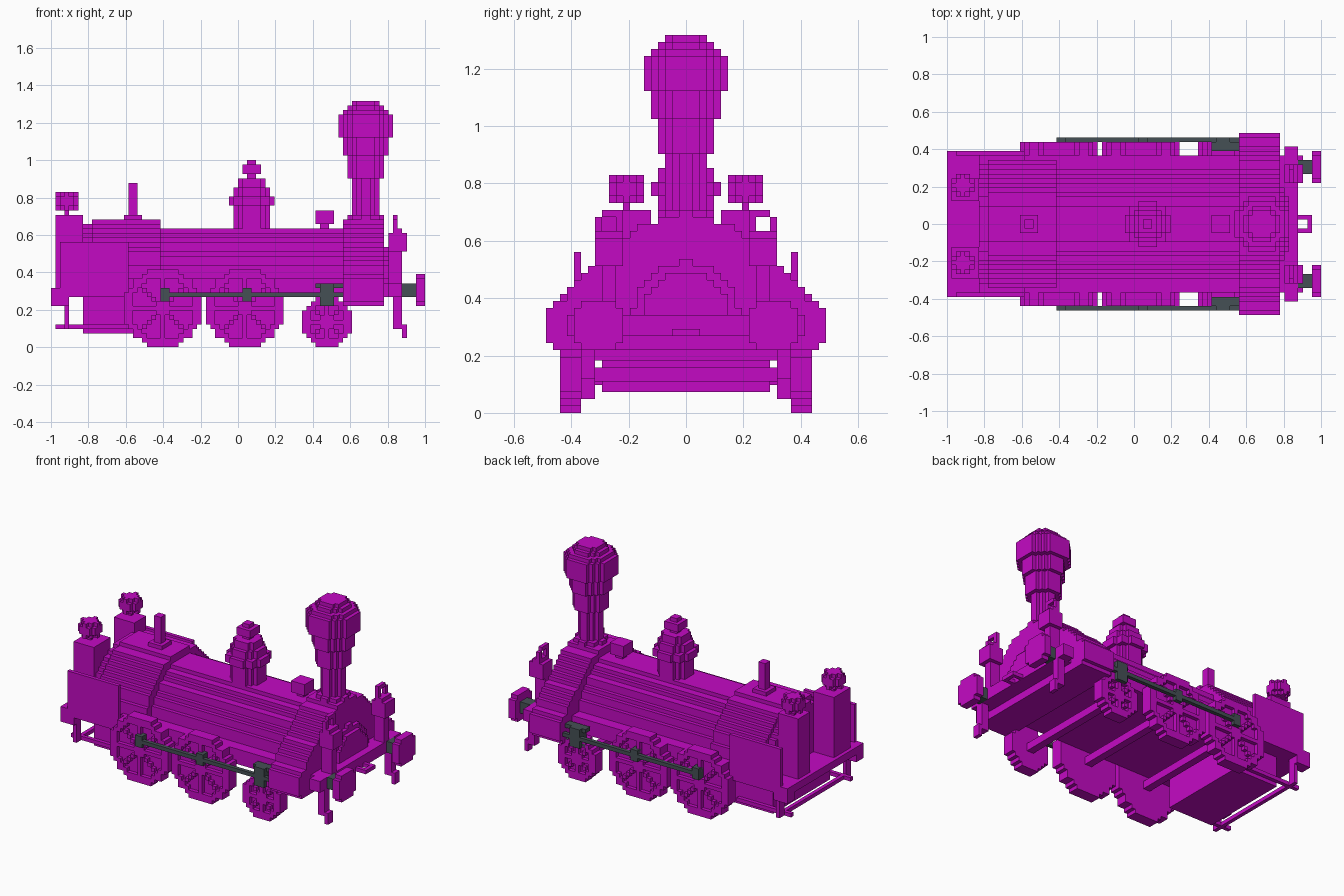
import bpy, bmesh
from math import hypot, floor, ceil
from mathutils import Vector

cube = bpy.data.objects.get("Cube")
if cube:
    bpy.data.objects.remove(cube, do_unlink=True)

U = 2 / 82  # edge of one block; x runs 0..82 from rear to chimney end, y is centred


def material(name, color):
    m = bpy.data.materials.new(name)
    m.use_nodes = True
    m.diffuse_color = color
    m.node_tree.nodes["Principled BSDF"].inputs["Base Color"].default_value = color
    return m


MAGENTA = material("magenta", (0.55, 0.003, 0.55, 1))
GREY = material("dark grey", (0.06, 0.08, 0.09, 1))


def finish(name, bm, mat):
    for v in bm.verts:
        v.co = Vector((v.co.x - 41, v.co.y, v.co.z)) * U
    bmesh.ops.recalc_face_normals(bm, faces=bm.faces)
    mesh = bpy.data.meshes.new(name)
    bm.to_mesh(mesh)
    bm.free()
    mesh.materials.append(mat)
    bpy.context.collection.objects.link(bpy.data.objects.new(name, mesh))


def box(name, x, y, z, mat=MAGENTA):
    """Plain block between the given ranges."""
    bm = bmesh.new()
    bmesh.ops.create_cube(bm, size=1)
    for v in bm.verts:
        v.co = Vector([r[0] if c < 0 else r[1] for c, r in zip(v.co, (x, y, z))])
    finish(name, bm, mat)


def pair(name, x, y, z, mat=MAGENTA):
    box(name + "_left", x, y, z, mat)
    box(name + "_right", x, (-y[1], -y[0]), z, mat)


def blocks(name, x, y, z, inside, mat=MAGENTA):
    """Stepped solid: the outer skin of all blocks whose centre passes the test."""
    cells = {(i, j, k) for i in range(*x) for j in range(*y) for k in range(*z)
             if inside(i + .5, j + .5, k + .5)}
    bm = bmesh.new()
    for c in cells:
        for axis in range(3):
            for side in (0, 1):
                near = list(c)
                near[axis] += 2 * side - 1
                if tuple(near) in cells:
                    continue
                a, b = [n for n in range(3) if n != axis]
                ring = []
                for da, db in ((0, 0), (1, 0), (1, 1), (0, 1)):
                    p = list(c)
                    p[axis] += side
                    p[a] += da
                    p[b] += db
                    ring.append(bm.verts.new(p))
                bm.faces.new(ring)
    bmesh.ops.remove_doubles(bm, verts=bm.verts, dist=0.01)
    finish(name, bm, mat)


def turned(name, cx, steps):
    """Upright round part from (top height, radius) steps; the first gives the base."""
    base = steps[0][0]

    def inside(x, y, z):
        r = next(r for top, r in steps[1:] if z < top)
        return hypot(x - cx, y) < r
    blocks(name, (floor(cx - 7), ceil(cx + 7)), (-7, 7), (base, steps[-1][0]), inside)


# Boiler, firebox and smokebox share one axis
AXIS = 14


def barrel(r):
    return lambda x, y, z: hypot(y, z - AXIS) < r or (z < AXIS and abs(y) < r)


blocks("boiler", (24, 64), (-12, 12), (12, 26), barrel(12.1))
blocks("firebox", (9, 24), (-14, 14), (12, 28), barrel(14.1))
blocks("firebox_back", (7, 9), (-13, 13), (12, 27), barrel(13.1))
blocks("smokebox", (64, 73), (-18, 18), (9, 28),
       lambda x, y, z: barrel(14.1)(x, y, z) or (z < 21 and abs(y) < 18.6 - max(0, z - 15) * .8))
blocks("smokebox_door", (73, 75), (-8, 8), (11, 22),
       lambda x, y, z: hypot(y, z - AXIS) < (7.6 if x < 74 else 6.1))
box("ash_pan", (7, 20), (-12, 12), (3, 12))

# Frame, decks and beams
box("frame", (7, 75), (-15, 15), (11, 14))
pair("running_board", (17, 64), (12, 15), (14, 15))
box("rear_deck", (0, 17), (-16, 16), (11, 13))
pair("cab_panel", (2, 17), (15, 16), (13, 23))
box("buffer_beam", (74, 77), (-17, 17), (11, 14))
pair("rear_step_block", (0, 4), (13, 16), (9, 11))
pair("rear_step_post", (3, 4), (13, 15), (4, 11))
pair("rear_step_rail", (1, 17), (12, 13), (4, 5))
box("rear_step_bar", (3, 4), (-15, 15), (4, 5))
pair("rail_guard", (75, 77), (13, 15), (4, 11))
pair("rail_guard_tip", (77, 78), (13, 15), (2, 5))


# Wheels with raised rim, hub and spokes
def wheel(name, cx, r, sign):
    def inside(x, y, z):
        dx, dz = abs(x - cx), abs(z - r)
        d = hypot(dx, dz)
        face = d > r - 1.6 or d < 2 or min(dx, dz) < .6 or abs(dx - dz) < .6
        return d < r + .1 and (abs(y) < 17 or face)
    y = (15, 18) if sign > 0 else (-18, -15)
    blocks(name, (int(cx - r), int(cx + r) + 1), y, (0, int(2 * r)), inside)


for label, cx, r in (("rear", 24.5, 8.5), ("middle", 42.5, 8.5), ("front", 60.5, 5.5)):
    for side, sign in (("left", 1), ("right", -1)):
        wheel(f"{label}_wheel_{side}", cx, r, sign)
    box(label + "_axle", (cx - 1, cx + 1), (-15, 15), (r - 1, r + 1))

# Cylinders and grey rods
for side, y in (("left", (14, 20)), ("right", (-20, -14))):
    blocks("cylinder_" + side, (64, 73), y, (9, 17),
           lambda x, y, z: hypot(abs(y) - 15.8, z - 12.5) < 4.3)
pair("coupling_rod", (24, 64), (18, 19), (11, 12), GREY)
for label, x in (("rear", 24), ("middle", 42)):
    pair(label + "_crank_pin", (x, x + 2), (17, 19), (10, 13), GREY)
pair("crosshead", (59, 62), (16, 19), (9, 14), GREY)
for label, z in (("lower", 9), ("upper", 13)):
    pair(label + "_slide_bar", (58, 64), (16, 18), (z, z + 1), GREY)

# Buffers and coupling ring
pair("buffer_shaft", (77, 80), (11, 14), (11, 14), GREY)
for side, cy in (("left", 12.5), ("right", -12.5)):
    blocks("buffer_head_" + side, (80, 82), (floor(cy - 4), ceil(cy + 4)), (9, 16),
           lambda x, y, z: hypot(y - cy, z - 12.5) < 3.7)
pair("coupling_side", (77, 80), (1, 2), (11, 12))
box("coupling_end", (79, 80), (-1, 1), (11, 12))

# Chimney, dome, whistle and filler
turned("chimney", 69, [(27, 0), (29, 3.6), (37, 2.6), (42, 3.9), (46, 4.9), (51, 6.1),
                       (52, 5.2), (53, 4.2), (54, 3.1)])
turned("dome", 44, [(26, 0), (31, 4.2), (33, 5.1), (35, 4.2), (37, 3), (38, 1.3),
                    (40, 2.3), (41, 1)])
box("whistle_base", (16, 20), (-2, 2), (28, 29))
box("whistle", (17, 19), (-1, 1), (29, 36))
box("filler_neck", (59, 61), (-1, 1), (25, 27))
box("filler_cap", (58, 62), (-2, 2), (27, 30))

# Front lamps with ring handles
pair("front_lamp", (74, 78), (9, 13), (21, 25))
pair("front_lamp_top", (75, 77), (9, 13), (25, 26))
pair("front_lamp_bracket", (74, 77), (10, 12), (14, 21))
pair("handle_outer", (75, 76), (12, 13), (26, 28))
pair("handle_inner", (75, 76), (9, 10), (26, 28))
pair("handle_top", (75, 76), (9, 12), (28, 29))

# Rear posts carrying round lamps
box("rear_post_left", (1, 7), (5, 10), (13, 29))
box("rear_post_right", (1, 7), (-12, -5), (13, 29))
pair("rear_lamp_stem", (3, 4), (8, 9), (29, 30))
for side, cy in (("left", 8.5), ("right", -8.5)):
    blocks("rear_lamp_" + side, (1, 6), (floor(cy - 3), ceil(cy + 3)), (30, 34),
           lambda x, y, z: hypot(x - 3.5, y - cy, z - 32) < 2.6)
